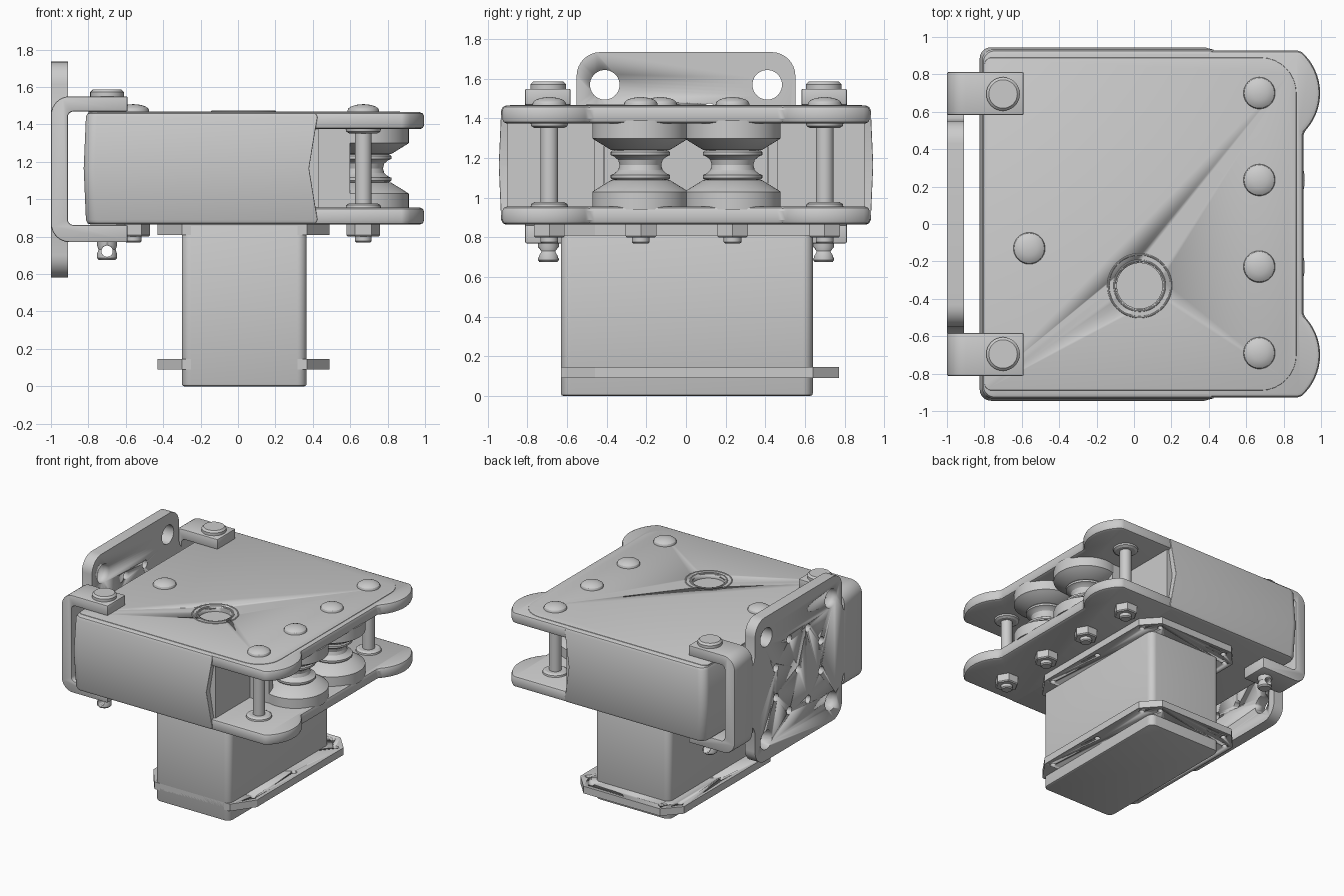
import bpy, bmesh, math
from math import cos, sin, radians, pi

if "Cube" in bpy.data.objects:
    bpy.data.objects.remove(bpy.data.objects["Cube"])

ZC = 1.165  # mid height of the housing


def arc(cx, cy, r, a0, a1, n=8):
    return [(cx + r * cos(radians(a0 + (a1 - a0) * i / n)),
             cy + r * sin(radians(a0 + (a1 - a0) * i / n))) for i in range(n + 1)]


def rounded(x0, x1, y0, y1, rl, rr):
    # rounded rectangle, separate corner radii for the low-x and high-x ends
    return (arc(x1 - rr, y1 - rr, rr, 0, 90) + arc(x0 + rl, y1 - rl, rl, 90, 180)
            + arc(x0 + rl, y0 + rl, rl, 180, 270) + arc(x1 - rr, y0 + rr, rr, 270, 360))


def finish(name, bm, bevel=0):
    bmesh.ops.remove_doubles(bm, verts=bm.verts, dist=1e-5)
    bmesh.ops.recalc_face_normals(bm, faces=bm.faces)
    me = bpy.data.meshes.new(name)
    bm.to_mesh(me)
    bm.free()
    ob = bpy.data.objects.new(name, me)
    bpy.context.collection.objects.link(ob)
    for o in bpy.context.selected_objects:
        o.select_set(False)
    bpy.context.view_layer.objects.active = ob
    ob.select_set(True)
    if bevel:
        m = ob.modifiers.new("bevel", 'BEVEL')
        m.width, m.segments, m.angle_limit = bevel, 2, radians(40)
        bpy.ops.object.modifier_apply(modifier="bevel")
    bpy.ops.object.shade_smooth_by_angle(angle=radians(30))
    return ob


def loft(name, rings, bevel=0):
    bm = bmesh.new()
    vs = [[bm.verts.new(p) for p in r] for r in rings]
    n = len(vs[0])
    for a, b in zip(vs, vs[1:]):
        for i in range(n):
            bm.faces.new((a[i], a[(i + 1) % n], b[(i + 1) % n], b[i]))
    bm.faces.new(vs[0])
    bm.faces.new(vs[-1])
    return finish(name, bm, bevel)


def prism(name, pts, a, b, axis='z', bevel=0):
    put = {'z': lambda u, v, w: (u, v, w), 'x': lambda u, v, w: (w, u, v),
           'y': lambda u, v, w: (u, w, v)}[axis]
    return loft(name, [[put(u, v, w) for u, v in pts] for w in (a, b)], bevel)


def lathe(name, profile, x, y, segs=32):
    return loft(name, [[(x + r * cos(2 * pi * i / segs), y + r * sin(2 * pi * i / segs), z)
                        for i in range(segs)] for r, z in profile])


def cut(ob, cutters):
    for c in cutters:
        c.hide_render = True
        m = ob.modifiers.new("cut", 'BOOLEAN')
        m.object, m.operation, m.solver = c, 'DIFFERENCE', 'EXACT'
        bpy.context.view_layer.objects.active = ob
        bpy.ops.object.modifier_apply(modifier="cut")
        bpy.data.objects.remove(c)


def drill(u, v, r, a, b, axis):
    return prism("hole_cutter", arc(u, v, r, 0, 345, 23), a, b, axis)


def box(name, x0, x1, y0, y1, z0, z1, bevel=0):
    return prism(name, [(x0, y0), (x1, y0), (x1, y1), (x0, y1)], z0, z1, 'z', bevel)


# housing with bulged walls and a concave open end
levels = [(.865, .035, .40), (.872, .02, .415), (.89, .012, .425), (ZC, 0, .38),
          (1.44, .012, .425), (1.458, .02, .415), (1.465, .035, .40)]
rings = []
for z, inset, xr in levels:
    pts = rounded(-.825 + inset, xr, -.945 + inset, .945 - inset, .06, .004)
    # only the skin of the open end is concave, its inner face stays upright
    rings.append([(x, y, z) for x, y in pts])
housing = loft("housing", rings)
cut(housing, [box("cavity_cutter", -.3, .6, -.41, .41, .955, 1.375),
              drill(.03, -.33, .122, 1.43, 1.6, 'z')])
for s in (-1, 1):
    box("recess_wall", .30, .43, min(s * .41, s * .90), max(s * .41, s * .90), .90, 1.43)
    box("cheek_wall", .42, .60, min(s * .415, s * .465), max(s * .415, s * .465), .94, 1.39)

# lobed jaw plates above and below the opening
half = [(.35, .927), (.875, .927)] + arc(.70, .70, .295, 48, -46, 16) + [(.905, .46)]
outline = half + [(x, -y) for x, y in reversed(half)]
jaw_pairs = [("lower_jaw", .865, .955), ("upper_jaw", 1.375, 1.465)]
for name, a, b in jaw_pairs:
    prism(name, outline, a, b, 'z', .022)

# raised cover on top with a bored ring
cover = prism("top_cover", rounded(-.80, .868, -.89, .89, .04, .19), 1.45, 1.469, 'z', .004)
cut(cover, [drill(.03, -.33, .122, 1.40, 1.6, 'z')])
for r in (.134, .168):
    bpy.ops.mesh.primitive_torus_add(location=(.03, -.33, 1.468), major_radius=r,
                                     minor_radius=.006, major_segments=48, minor_segments=8)
    bpy.context.object.name = "port_ring"
    bpy.ops.object.shade_smooth_by_angle()

# bolts: domed head, shaft, hex nut
dome = [(.085, 1.46), (.085, 1.474)] + [(.085 * cos(radians(t)), 1.474 + .034 * sin(radians(t)))
                                        for t in (20, 40, 60, 75, 87)]
for x, y in [(.67, .70), (.67, .235), (.67, -.228), (.67, -.69), (-.56, -.13)]:
    lathe("bolt_head", dome, x, y)
    lathe("bolt_shaft", [(.036, .768), (.045, .776), (.045, 1.46)], x, y, 24)
    lathe("bolt_nut", [(.082, .80), (.09, .808), (.09, .87)], x, y, 6)
    if abs(y) > .5:
        lathe("lower_collar", [(.095, .95), (.092, .968), (.075, .978)], x, y)
        lathe("upper_collar", [(.075, 1.352), (.092, 1.362), (.095, 1.38)], x, y)

# grooved pulleys between conical guide pads
groove = [(.11, 1.085), (.142, 1.092), (.15, 1.10), (.15, 1.115), (.132, 1.122), (.112, 1.14),
          (.105, ZC)]
pulley = groove + [(r, 2 * ZC - z) for r, z in reversed(groove[:-1])]
pad = [(.243, .94), (.243, 1.03), (.225, 1.042), (.15, 1.088), (.12, 1.092)]
for y in (.235, -.23):
    lathe("pulley", pulley, .67, y, 48)
    lathe("lower_guide_pad", pad, .67, y, 48)
    lathe("upper_guide_pad", [(r, 2 * ZC - z) for r, z in pad], .67, y, 48)

# gearbox below with two drilled flanges
prism("motor_box", rounded(-.30, .367, -.632, .64, .05, .05), 0, .87, 'z', .012)
flange = [(-.30, -.632), (.37, -.632), (.49, -.46), (.49, .64), (.37, .772),
          (-.31, .772), (-.43, .64), (-.43, -.46)]
for name, a, b in [("lower_flange", .09, .147), ("upper_flange", .81, .866)]:
    ob = prism(name, flange, a, b)
    cut(ob, [drill(.03 + s * u, v, .022, a - .1, b + .1, 'z') for s in (-1, 1)
             for u, v in [(.405, -.43), (.405, .09), (.405, .61), (.31, .71)]])

# mounting plate at the back
q = [(.582, .25), (.565, .27), (.552, .31)] + arc(.432, .457, .12, 0, 90)
q = [(y, z) for y, z in q]
right = [(y, -z) for y, z in reversed(q)] + q
loop = [(y, z + 1.158) for y, z in right + [(-y, z) for y, z in reversed(right)]]
plate = prism("mount_plate", loop, -1.0, -.91, 'x')
holes = [(sy * .41, 1.158 + sz * .412, .075) for sy in (-1, 1) for sz in (-1, 1)]
holes += [(.31 * cos(radians(22.5 + 45 * k)), 1.158 + .31 * sin(radians(22.5 + 45 * k)), .032)
          for k in range(8)] + [(0, 1.158, .032)]
cut(plate, [drill(y, z, r, -1.2, -.85, 'x') for y, z, r in holes])

# clevis straps and pins
strap = ([(-.59, 1.55)] + arc(-.90, 1.45, .10, 90, 180) + arc(-.90, .87, .10, 180, 270)
         + [(-.59, .77), (-.59, .862)] + arc(-.88, .892, .03, 270, 180, 4)
         + arc(-.88, 1.439, .03, 180, 90, 4) + [(-.59, 1.469)])
for s in (-1, 1):
    prism("clevis_strap", strap, s * .582, s * .812, 'y', .008)
    lathe("pin_head", [(.09, 1.54), (.09, 1.572), (.076, 1.586)], -.70, s * .695)
    pin = lathe("pin_tail", [(.044, .675), (.053, .685), (.053, .71), (.046, .73), (.053, .752),
                             (.053, .80)], -.70, s * .695)
    cut(pin, [drill(-.70, .722, .03, s * .695 - .2, s * .695 + .2, 'y')])
